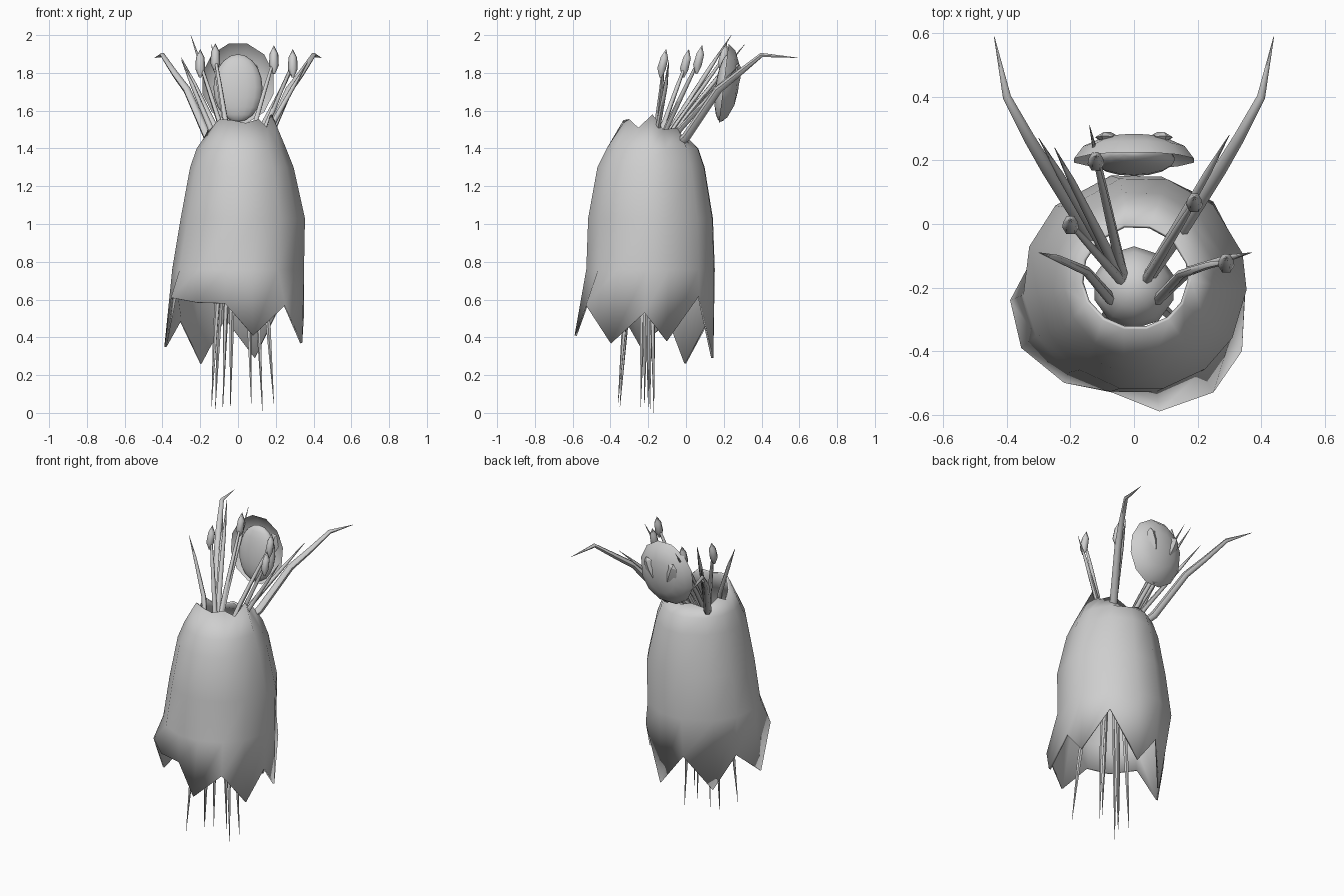
import bpy, bmesh, math
from mathutils import Vector, Matrix

old = bpy.data.objects.get("Cube")
if old:
    bpy.data.objects.remove(old)

GREY = (0.62, 0.62, 0.62, 1)
mat = bpy.data.materials.new("light_grey")
mat.use_nodes = True
mat.diffuse_color = GREY
mat.node_tree.nodes["Principled BSDF"].inputs["Base Color"].default_value = GREY


def finish(name, bm, angle=60, fix=True):
    if fix:
        bmesh.ops.recalc_face_normals(bm, faces=bm.faces)
    mesh = bpy.data.meshes.new(name)
    bm.to_mesh(mesh)
    bm.free()
    mesh.materials.append(mat)
    obj = bpy.data.objects.new(name, mesh)
    bpy.context.collection.objects.link(obj)
    bpy.ops.object.select_all(action="DESELECT")
    obj.select_set(True)
    bpy.context.view_layer.objects.active = obj
    bpy.ops.object.shade_smooth_by_angle(angle=math.radians(angle))
    return obj


def bridge(bm, a, b):
    n = len(a)
    for i in range(n):
        j = (i + 1) % n
        bm.faces.new((a[i], a[j], b[j], b[i]))


def tube(name, path, radii, sides=6):
    """Tapered tube along a path of points."""
    bm = bmesh.new()
    pts = [Vector(p) for p in path]
    rings = []
    for k, p in enumerate(pts):
        d = pts[min(k + 1, len(pts) - 1)] - pts[max(k - 1, 0)]
        rot = d.to_track_quat("Z", "Y")
        rings.append([bm.verts.new(p + rot @ Vector((
            radii[k] * math.cos(math.tau * s / sides),
            radii[k] * math.sin(math.tau * s / sides), 0))) for s in range(sides)])
    for a, b in zip(rings, rings[1:]):
        bridge(bm, a, b)
    bm.faces.new(rings[0])
    bm.faces.new(rings[-1])
    return finish(name, bm)


def ellipsoid(name, loc, size, segs, rings, tilt=(0, 0), angle=60):
    bm = bmesh.new()
    bmesh.ops.create_uvsphere(bm, u_segments=segs, v_segments=rings, radius=1)
    m = (Matrix.Translation(loc) @ Matrix.Rotation(tilt[0], 4, "X")
         @ Matrix.Rotation(tilt[1], 4, "Y") @ Matrix.Diagonal((*size, 1)))
    bmesh.ops.transform(bm, matrix=m, verts=bm.verts)
    return finish(name, bm, angle)


# Bell-shaped body: jagged hem, elliptical sections, uneven rim
hem = [(0.08, -0.59, 0.41), (0.25, -0.53, 0.57), (0.34, -0.40, 0.37),
       (0.35, -0.22, 0.53), (0.34, -0.10, 0.38), (0.25, 0.07, 0.62),
       (0.09, 0.145, 0.29), (-0.07, 0.13, 0.50), (-0.20, 0.0, 0.26),
       (-0.31, -0.09, 0.49), (-0.39, -0.24, 0.35), (-0.355, -0.39, 0.61),
       (-0.22, -0.50, 0.585), (-0.07, -0.53, 0.58)]
rim_heights = [1.535, 1.555, 1.51, 1.58, 1.50, 1.51, 1.44,
               1.47, 1.44, 1.50, 1.46, 1.50, 1.555, 1.55]
# z, then left/right and front/back limits
sections = [(0.76, -0.35, 0.35, -0.535, 0.16), (1.03, -0.305, 0.355, -0.525, 0.15),
            (1.30, -0.255, 0.295, -0.475, 0.105), (1.40, -0.22, 0.255, -0.425, 0.07),
            (1.51, -0.17, 0.18, -0.335, 0.0)]
bm = bmesh.new()
rings = [[bm.verts.new(p) for p in hem]]
angles = [math.atan2(y + 0.2, x) for x, y, z in hem]
for z, x0, x1, y0, y1 in sections:
    rings.append([bm.verts.new(((x0 + x1) / 2 + (x1 - x0) / 2 * math.cos(t),
                                (y0 + y1) / 2 + (y1 - y0) / 2 * math.sin(t), z))
                  for t in angles])
for v, h in zip(rings[-1], rim_heights):
    v.co.z = h
for a, b in zip(rings, rings[1:]):
    bridge(bm, a, b)
body = finish("bell_body", bm, 70, fix=False)
wall = body.modifiers.new("wall", "SOLIDIFY")
wall.thickness = 0.012
wall.offset = -1

# Inner core that carries the stems
ellipsoid("inner_core", (0, -0.2, 1.22), (0.13, 0.13, 0.14), 10, 6)

# Hanging roots
roots = [(-0.14, -0.35, 0.03), (-0.12, -0.19, 0.02), (-0.08, -0.24, 0.03),
         (-0.04, -0.20, 0.03), (0.07, -0.22, 0.05), (0.13, -0.17, 0.0),
         (0.19, -0.36, 0.05)]
for i, (x, y, z) in enumerate(roots):
    path = [(x * 0.45, -0.2 + (y + 0.2) * 0.4, 1.2),
            (x * 0.85, -0.2 + (y + 0.2) * 0.8, 0.45), (x, y, z)]
    tube(f"hanging_root_{i + 1}", path, (0.018, 0.013, 0.001), 5)


def stem_path(x, y, z):
    """Slightly bowed path; forward-leaning stems start nearer the front."""
    front = y < -0.05
    base = Vector((math.copysign(0.07 if front else 0.03, x), -0.24 if front else -0.19, 1.3))
    tip = Vector((x, y, z))
    bow = 0.04 if front else 0.0
    return [base, base.lerp(tip, 0.35) + Vector((0, bow, 0.02)),
            base.lerp(tip, 0.75) + Vector((0, bow / 2, 0.01)), tip]


# Stems ending in pointed buds
buds = [(0.29, -0.12, 1.85), (-0.20, 0.0, 1.85), (0.19, 0.07, 1.87), (-0.12, 0.20, 1.88)]
for i, (x, y, z) in enumerate(buds):
    tube(f"bud_stem_{i + 1}", stem_path(x, y, z), (0.016, 0.014, 0.011, 0.007))
    tube(f"bud_{i + 1}", [(x, y - 0.015, z - 0.075), (x, y - 0.01, z - 0.03),
                          (x, y + 0.006, z + 0.03), (x, y + 0.015, z + 0.075)],
         (0.006, 0.026, 0.023, 0.001))

# Plain spikes
spikes = [(-0.30, -0.09, 1.87), (0.37, -0.09, 1.86), (-0.25, 0.24, 2.0),
          (-0.30, 0.27, 1.88), (0.30, 0.28, 1.84), (-0.14, 0.31, 1.95)]
for i, p in enumerate(spikes):
    tube(f"spike_{i + 1}", stem_path(*p), (0.018, 0.015, 0.011, 0.001))

# Long bent feelers, mirrored
for side, s in (("left", 1), ("right", -1)):
    path = [(0.03, -0.19, 1.30), (0.16, 0.0, 1.46), (0.27, 0.17, 1.71),
            (0.33, 0.27, 1.79), (0.40, 0.40, 1.895), (0.44, 0.59, 1.88)]
    tube(f"{side}_feeler", [(s * x, y, z) for x, y, z in path],
         (0.02, 0.024, 0.021, 0.018, 0.013, 0.001))

# Open bowl behind the opening, hollow side to the front
LEAN = math.radians(-7)
bm = bmesh.new()
place = Matrix.Translation((0, 0.2, 1.745)) @ Matrix.Rotation(LEAN, 4, "X")
profile = [(0.195, 0.0), (0.165, 0.04), (0.1, 0.07), (0.03, 0.08)]
rings = [[bm.verts.new(place @ Vector((r * math.cos(math.tau * (i + 0.5) / 12), d,
                                       r * 1.12 * math.sin(math.tau * (i + 0.5) / 12))))
          for i in range(12)] for r, d in profile]
for a, b in zip(rings, rings[1:]):
    bridge(bm, b, a)
bm.faces.new(rings[-1])
finish("bowl", bm, 60)

# Rounded face filling the bowl
ellipsoid("bowl_dome", (0, 0.205, 1.72), (0.13, 0.05, 0.18), 16, 10, (LEAN, 0))

# Two pointed lozenges on the back of the bowl
for side, s in (("left", 1), ("right", -1)):
    ellipsoid(f"{side}_lozenge", (s * 0.075, 0.268, 1.78), (0.042, 0.022, 0.08), 4, 4,
              (LEAN, s * math.radians(20)), 20)
